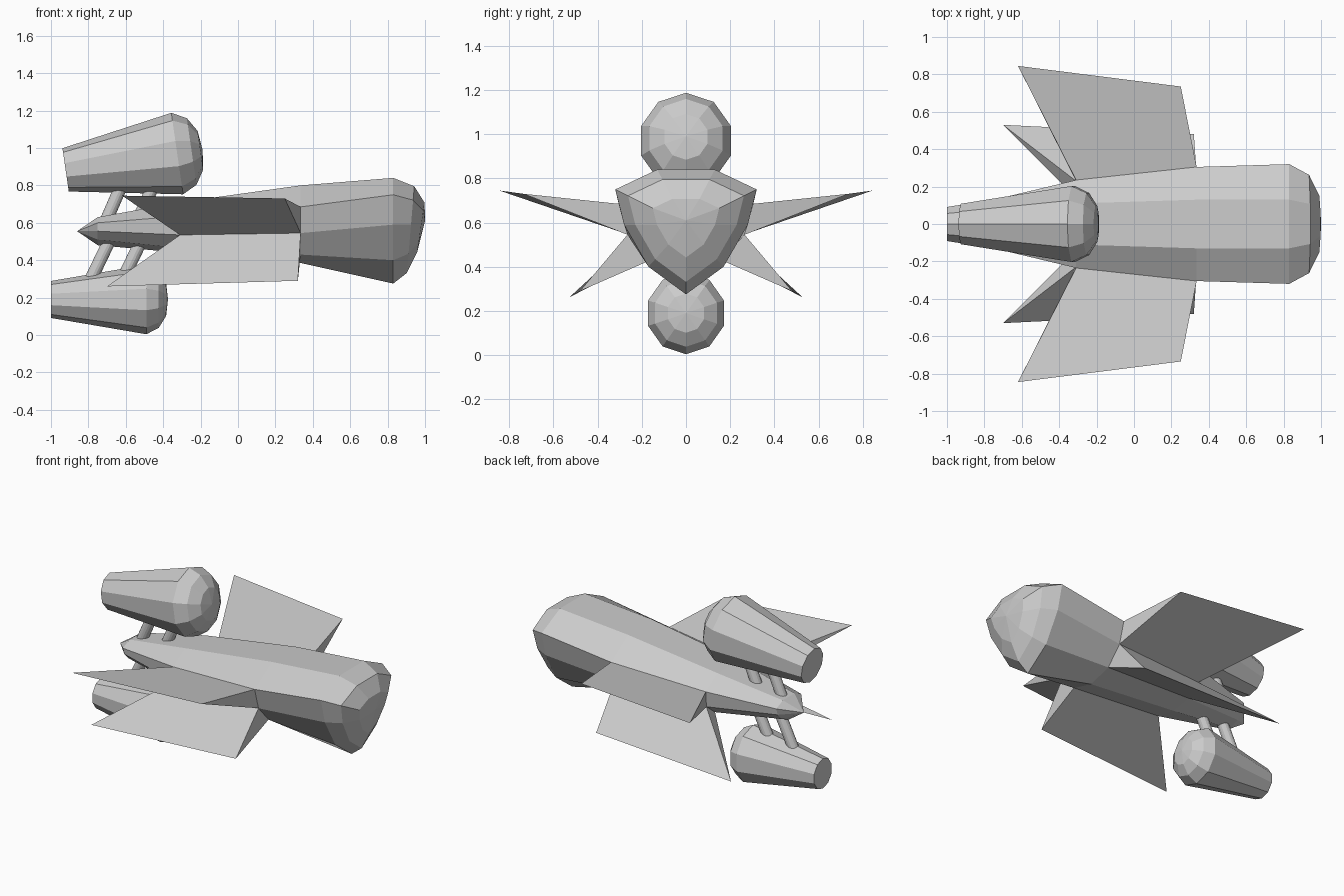
import bpy, bmesh, math
from mathutils import Vector, Matrix

if "Cube" in bpy.data.objects:
    bpy.data.objects.remove(bpy.data.objects["Cube"])


def make_object(name, verts, faces):
    mesh = bpy.data.meshes.new(name)
    mesh.from_pydata(verts, [], faces)
    bm = bmesh.new()
    bm.from_mesh(mesh)
    bmesh.ops.recalc_face_normals(bm, faces=bm.faces)
    bm.to_mesh(mesh)
    bm.free()
    ob = bpy.data.objects.new(name, mesh)
    bpy.context.collection.objects.link(ob)
    return ob


def loft(name, rings, start=None, end=None):
    """Skin equal-sized rings; close each end with a tip point or a flat cap."""
    n = len(rings[0])
    verts = [tuple(p) for r in rings for p in r]
    faces = []
    for k in range(len(rings) - 1):
        for i in range(n):
            j = (i + 1) % n
            faces.append((k*n + i, k*n + j, (k+1)*n + j, (k+1)*n + i))
    for tip, base in ((start, 0), (end, (len(rings) - 1) * n)):
        if tip is None:
            faces.append(tuple(range(base, base + n)))
        else:
            verts.append(tuple(tip))
            faces += [(base + i, base + (i + 1) % n, len(verts) - 1) for i in range(n)]
    return make_object(name, verts, faces)


def section(x, half):
    """Shield-shaped ring: half outline from keel (y = 0) to top, mirrored."""
    full = half + [(-y, z) for y, z in reversed(half[1:])]
    return [Vector((x, y, z)) for y, z in full]


# Fuselage: tail, wing roots and nose sections
tail = [(0, .48), (.07, .51), (.115, .555), (.13, .60), (.06, .63)]
rear = [(0, .44), (.14, .465), (.23, .535), (.235, .635), (.11, .71)]
fore = [(0, .385), (.16, .43), (.265, .545), (.305, .685), (.13, .80)]
nose = [(0, .275), (.17, .40), (.28, .59), (.32, .75), (.13, .84)]
XR, XF = -.31, .335


def nose_ring(x, s):
    return [Vector((x + .07 * (z - .59), y * s, .59 + (z - .59) * s))
            for _, y, z in section(x, nose)]


loft("fuselage",
     [section(-.75, tail), section(XR, rear), section(XF, fore),
      section(.83, nose), nose_ring(.925, .82), nose_ring(.98, .47)],
     start=(-.86, 0, .555), end=(1.0, 0, .61))


# Wings: wedges that grow out of the fuselage side panels to thin tips
def wing(name, lo, hi, tip_rear, tip_front, side):
    v = [(XR, *rear[lo]), (XR, *rear[hi]), (XF, *fore[hi]), (XF, *fore[lo]),
         tip_rear, tip_front]
    v = [(x, y * side, z) for x, y, z in v]
    make_object(name, v, [(0, 1, 2, 3), (1, 2, 5, 4), (0, 3, 5, 4),
                          (0, 1, 4), (2, 3, 5)])


for side, label in ((1, "back"), (-1, "front")):
    wing("upper_wing_" + label, 2, 3, (-.62, .845, .745), (.25, .735, .73), side)
    wing("lower_wing_" + label, 1, 2, (-.70, .53, .26), (.32, .48, .29), side)


# Engines: tapered ten-sided pods with domed fronts
def engine(name, centre, scale, tilt):
    m = (Matrix.Translation(centre) @ Matrix.Rotation(-tilt, 4, 'Y')
         @ Matrix.Scale(scale, 4))
    profile = [(-.603, .117), (0, .22), (.078, .18), (.125, .105)]
    rings = [[m @ Vector((x, .97 * r * math.sin(a), r * math.cos(a)))
              for a in (math.tau * i / 10 for i in range(10))] for x, r in profile]
    loft(name, rings, end=m @ Vector((.137, 0, 0)))


engine("upper_engine", (-.325, 0, .97), 1, math.radians(8.3))
engine("lower_engine", (-.49, 0, .19), .845, 0)


# Struts: slanted round rods joining engines to the fuselage
def strut(name, a, b, r=.034):
    a, b = Vector(a), Vector(b)
    q = (b - a).to_track_quat('Z', 'Y')
    rings = [[p + q @ Vector((r * math.cos(t), r * math.sin(t), 0))
              for t in (math.tau * i / 16 for i in range(16))] for p in (a, b)]
    loft(name, rings)


for i, dx in enumerate((0, .17)):
    strut(f"upper_strut_{i+1}", (-.71 + dx, 0, .60), (-.61 + dx, 0, .83))
    strut(f"lower_strut_{i+1}", (-.80 + dx, 0, .27), (-.67 + dx, 0, .54))
